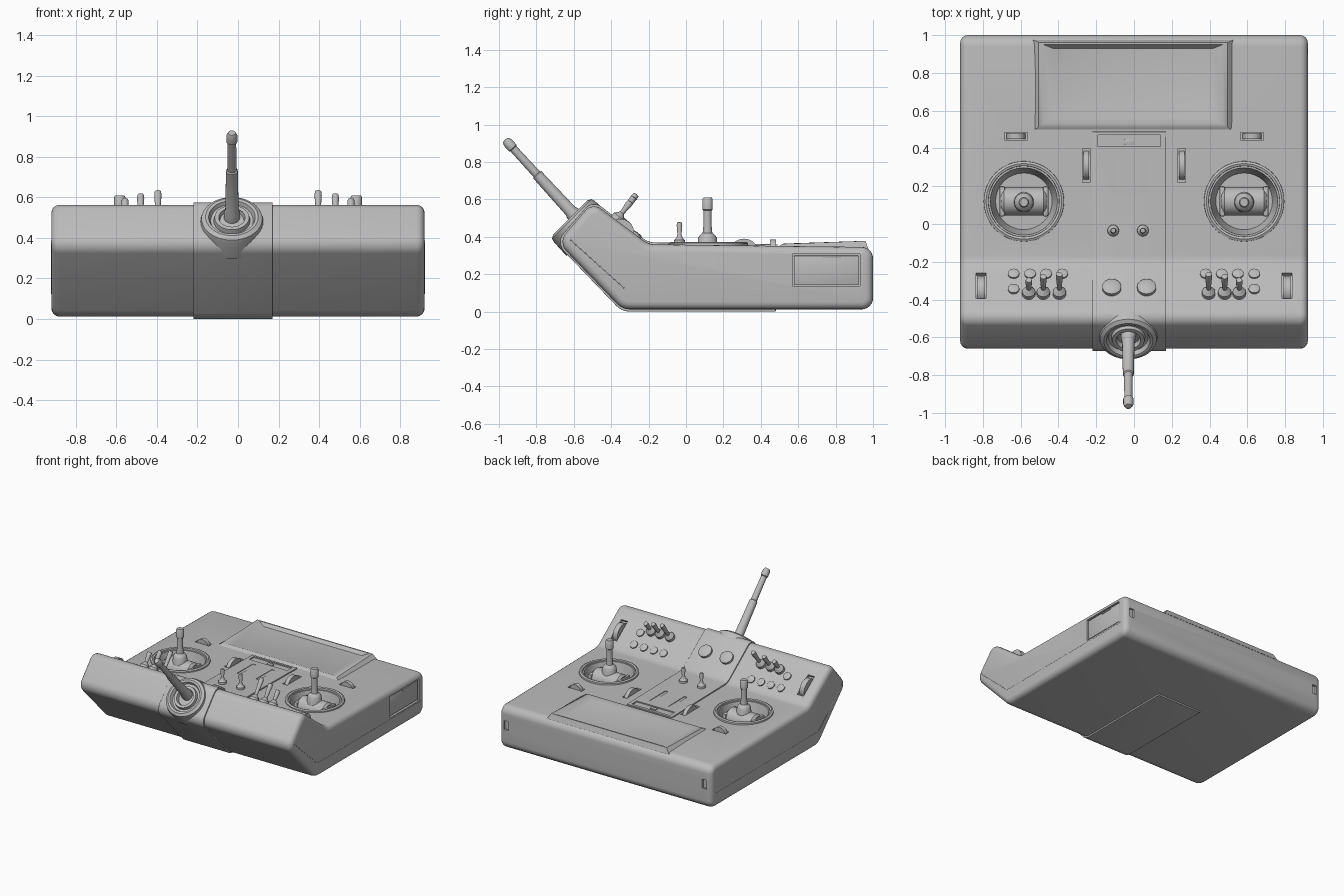
import bpy, bmesh, math
from mathutils import Vector, Matrix

if "Cube" in bpy.data.objects:
    bpy.data.objects.remove(bpy.data.objects["Cube"], do_unlink=True)

grey = bpy.data.materials.new("plain grey")
grey.use_nodes = True
grey.diffuse_color = (0.5, 0.5, 0.5, 1)
grey.node_tree.nodes["Principled BSDF"].inputs["Base Color"].default_value = (0.5, 0.5, 0.5, 1)

SLOPE = math.atan2(0.225, 0.29)
TILT = (-SLOPE, 0, 0)


def finish(name, bm, loc=(0, 0, 0), rot=(0, 0, 0)):
    bmesh.ops.recalc_face_normals(bm, faces=bm.faces)
    mesh = bpy.data.meshes.new(name)
    bm.to_mesh(mesh)
    bm.free()
    mesh.materials.append(grey)
    ob = bpy.data.objects.new(name, mesh)
    ob.location, ob.rotation_euler = loc, rot
    bpy.context.collection.objects.link(ob)
    return ob


def box(name, size, loc, rot=(0, 0, 0), bevel=0.0):
    bm = bmesh.new()
    bmesh.ops.create_cube(bm, size=1, matrix=Matrix.Diagonal((*size, 1)))
    if bevel:
        bmesh.ops.bevel(bm, geom=bm.edges[:], offset=bevel, segments=2, affect='EDGES', profile=0.5)
    return finish(name, bm, loc, rot)


def lathe(name, profile, loc, rot=(0, 0, 0), seg=32):
    bm = bmesh.new()
    vs = [bm.verts.new((r, 0, z)) for r, z in profile]
    es = [bm.edges.new(p) for p in zip(vs, vs[1:])]
    bmesh.ops.spin(bm, geom=vs + es, cent=(0, 0, 0), axis=(0, 0, 1), angle=math.tau, steps=seg)
    bmesh.ops.remove_doubles(bm, verts=bm.verts, dist=0.0002)
    return finish(name, bm, loc, rot)


def disc(name, r, h, loc, rot=(0, 0, 0), seg=32):
    return lathe(name, [(0, -h / 2), (r, -h / 2), (r, h / 2), (0, h / 2)], loc, rot, seg)


def rounded(corners, steps=6):
    # Fillet every (y, z, radius) corner of a closed outline
    out = []
    for i, (y, z, r) in enumerate(corners):
        p = Vector((y, z))
        a = (Vector(corners[i - 1][:2]) - p).normalized()
        b = (Vector(corners[(i + 1) % len(corners)][:2]) - p).normalized()
        half = a.angle(b) / 2
        mid = p + (a + b).normalized() * r / math.sin(half)
        u, v = p + a * r / math.tan(half) - mid, p + b * r / math.tan(half) - mid
        out += [mid + u.lerp(v, k / steps).normalized() * r for k in range(steps + 1)]
    return out


def prism(name, outline, x0, x1, bevel):
    bm = bmesh.new()
    face = bm.faces.new([bm.verts.new((x0, p.x, p.y)) for p in outline])
    ext = bmesh.ops.extrude_face_region(bm, geom=[face])["geom"]
    bmesh.ops.translate(bm, verts=[g for g in ext if isinstance(g, bmesh.types.BMVert)], vec=(x1 - x0, 0, 0))
    caps = [e for e in bm.edges if abs(e.verts[0].co.x - e.verts[1].co.x) < 1e-5]
    bmesh.ops.bevel(bm, geom=caps, offset=bevel, segments=4, affect='EDGES', profile=0.5)
    return finish(name, bm)


def cut(target, cutters):
    bpy.context.view_layer.objects.active = target
    for c in cutters:
        mod = target.modifiers.new("cut", 'BOOLEAN')
        mod.operation, mod.solver, mod.object = 'DIFFERENCE', 'EXACT', c
        bpy.ops.object.modifier_apply(modifier=mod.name)
        bpy.data.objects.remove(c, do_unlink=True)


def slope_point(x, y, lift=0.0):
    z = 0.36 + (-0.2 - y) * math.tan(SLOPE)
    return (x, y + lift * math.sin(SLOPE), z + lift * math.cos(SLOPE))


# Case: bent profile with a raised control slope
body = prism("case", rounded([(-0.34, 0.012, 0.1), (1.0, 0.012, 0.06), (1.0, 0.345, 0.06),
                              (-0.2, 0.36, 0.1), (-0.5, 0.585, 0.06), (-0.685, 0.37, 0.07)]),
             -0.92, 0.92, 0.04)

# Centre strip wrapping the case, including the base hatch
strip = prism("centre_strip", rounded([(-0.343, 0.0, 0.1), (0.48, 0.0, 0.004), (0.49, 0.36, 0.004),
                                       (-0.2, 0.37, 0.1), (-0.5, 0.597, 0.06), (-0.698, 0.37, 0.07)]),
              -0.22, 0.17, 0.003)
cut(strip, [box("slot_cutter", (0.025, 0.2, 0.02), (x, 0.26, 0.369)) for x in (-0.11, 0.055)]
    + [box("tray_cutter", (0.33, 0.06, 0.03), (-0.025, 0.44, 0.366))])
box("tray_button", (0.05, 0.03, 0.012), (-0.025, 0.435, 0.354), bevel=0.003)

# Wells and recesses in the case
cutters = []
for s in (-1, 1):
    cutters.append(lathe("well_cutter", [(0, 0.25), (0.15, 0.25), (0.19, 0.4), (0, 0.4)], (s * 0.583, 0.12, 0)))
    cutters.append(box("trim_cutter", (0.12, 0.04, 0.05), (s * 0.625, 0.465, 0.36)))
    cutters.append(box("trim_cutter", (0.04, 0.18, 0.05), (s * 0.253, 0.31, 0.36)))
    cutters.append(box("roller_cutter", (0.055, 0.17, 0.05), slope_point(s * 0.81, -0.325), TILT))
    cutters.append(box("strap_cutter", (0.04, 0.03, 0.07), (s * 0.86, 1.0, 0.2)))
cutters.append(box("door_cutter", (0.04, 0.36, 0.17), (0.92, 0.75, 0.222)))
cut(body, cutters)
box("side_door", (0.02, 0.345, 0.155), (0.904, 0.75, 0.222), bevel=0.004)
box("door_catch", (0.014, 0.1, 0.012), (0.912, 0.78, 0.292), bevel=0.003)

# Seam line between the shells
for s in (-1, 1):
    curve = bpy.data.curves.new("side_seam", 'CURVE')
    curve.dimensions, curve.bevel_depth = '3D', 0.003
    line = curve.splines.new('POLY')
    line.points.add(2)
    for pt, (y, z) in zip(line.points, [(0.955, 0.125), (-0.33, 0.125), (-0.62, 0.385)]):
        pt.co = (s * 0.918, y, z, 1)
    curve.materials.append(grey)
    bpy.context.collection.objects.link(bpy.data.objects.new("side_seam", curve))

# Screen hood: sloped frame around a sunken display
bm = bmesh.new()
rings = []
for x, y0, y1, z0, z1 in [(0.53, 0.49, 0.975, 0.345, 0.335), (0.5, 0.515, 0.96, 0.362, 0.378),
                          (0.475, 0.53, 0.95, 0.364, 0.378), (0.425, 0.56, 0.93, 0.353, 0.355)]:
    rings.append([bm.verts.new((px - 0.005, py, pz)) for px, py, pz in
                  ((-x, y0, z0), (x, y0, z0), (x, y1, z1), (-x, y1, z1))])
for a, b in zip(rings, rings[1:]):
    for i in range(4):
        j = (i + 1) % 4
        bm.faces.new((a[i], a[j], b[j], b[i]))
bm.faces.new(rings[-1])
bm.faces.new(rings[0][::-1])
finish("screen_hood", bm)

# Stick units, trims and rollers, mirrored left and right
for s in (-1, 1):
    x = s * 0.583
    lathe("stick_rim", [(0.185, 0.33), (0.188, 0.368), (0.2, 0.372), (0.212, 0.366), (0.214, 0.34)],
          (x, 0.12, 0), seg=48)
    lathe("stick_drum", [(0, -0.12), (0.06, -0.12), (0.075, -0.105), (0.075, 0.105), (0.06, 0.12), (0, 0.12)],
          (x, 0.12, 0.29), (0, math.pi / 2, 0))
    for k in (-1, 1):
        box("drum_bracket", (0.03, 0.16, 0.1), (x + k * 0.115, 0.12, 0.29), bevel=0.01)
    lathe("control_stick", [(0.055, 0.33), (0.05, 0.395), (0.04, 0.41), (0.026, 0.42), (0.022, 0.46),
                            (0.022, 0.54), (0.028, 0.545), (0.028, 0.6), (0.022, 0.61), (0, 0.61)],
          (x, 0.115, 0), seg=20)
    disc("trim_wheel", 0.05, 0.03, (s * 0.625, 0.465, 0.335), (math.pi / 2, 0, 0))
    disc("trim_wheel", 0.08, 0.03, (s * 0.253, 0.31, 0.31), (0, math.pi / 2, 0))
    disc("slope_roller", 0.075, 0.04, slope_point(s * 0.81, -0.325, -0.045), (0, math.pi / 2, 0))

    # Round buttons and toggle switches on the slope
    for bx, by in [(0.38, -0.265), (0.465, -0.265), (0.55, -0.265), (0.637, -0.265), (0.637, -0.345)]:
        lathe("slope_button", [(0.03, -0.02), (0.03, 0.008), (0.022, 0.013), (0, 0.014)],
              slope_point(s * bx, by), TILT, 20)
    for bx, h in [(0.395, 0.17), (0.48, 0.15), (0.557, 0.12)]:
        lathe("toggle_switch", [(0.035, -0.01), (0.035, 0.02), (0.022, 0.035), (0.012, 0.045),
                                (0.018, h - 0.02), (0.016, h), (0, h + 0.003)],
              slope_point(s * bx, -0.37), TILT, 16)

# Centre strip knobs and small levers
for x in (-0.118, 0.067):
    lathe("centre_knob", [(0.05, -0.01), (0.05, 0.014), (0.042, 0.02), (0, 0.022)],
          slope_point(x, -0.345, 0.01), TILT, 24)
for x in (-0.11, 0.047):
    lathe("centre_lever", [(0.032, -0.02), (0.03, 0.02), (0.018, 0.03), (0.011, 0.05), (0.015, 0.1),
                           (0.012, 0.115), (0, 0.117)], (x, -0.035, 0.362), seg=16)

# Antenna collar and telescopic antenna
lean = (math.radians(45), 0, 0)
lathe("antenna_collar", [(0.16, -0.12), (0.155, -0.02), (0.15, 0.0), (0.13, 0.012), (0.115, 0.01), (0.105, -0.015),
                         (0.09, -0.015), (0.085, 0.008), (0.065, 0.008), (0.055, -0.03), (0, -0.03)],
      (-0.03, -0.61, 0.495), lean, 40)
lathe("antenna", [(0.04, -0.04), (0.04, 0.02), (0.033, 0.04), (0.029, 0.3), (0.023, 0.305), (0.021, 0.49),
                  (0.027, 0.495), (0.027, 0.535), (0.018, 0.553), (0, 0.556)],
      (-0.03, -0.592, 0.51), (math.radians(42.5), 0, 0), 20)

# Smooth shading with sharp creases kept
for ob in bpy.context.scene.objects:
    ob.select_set(ob.type == 'MESH')
bpy.context.view_layer.objects.active = body
bpy.ops.object.shade_smooth_by_angle(angle=math.radians(35))
